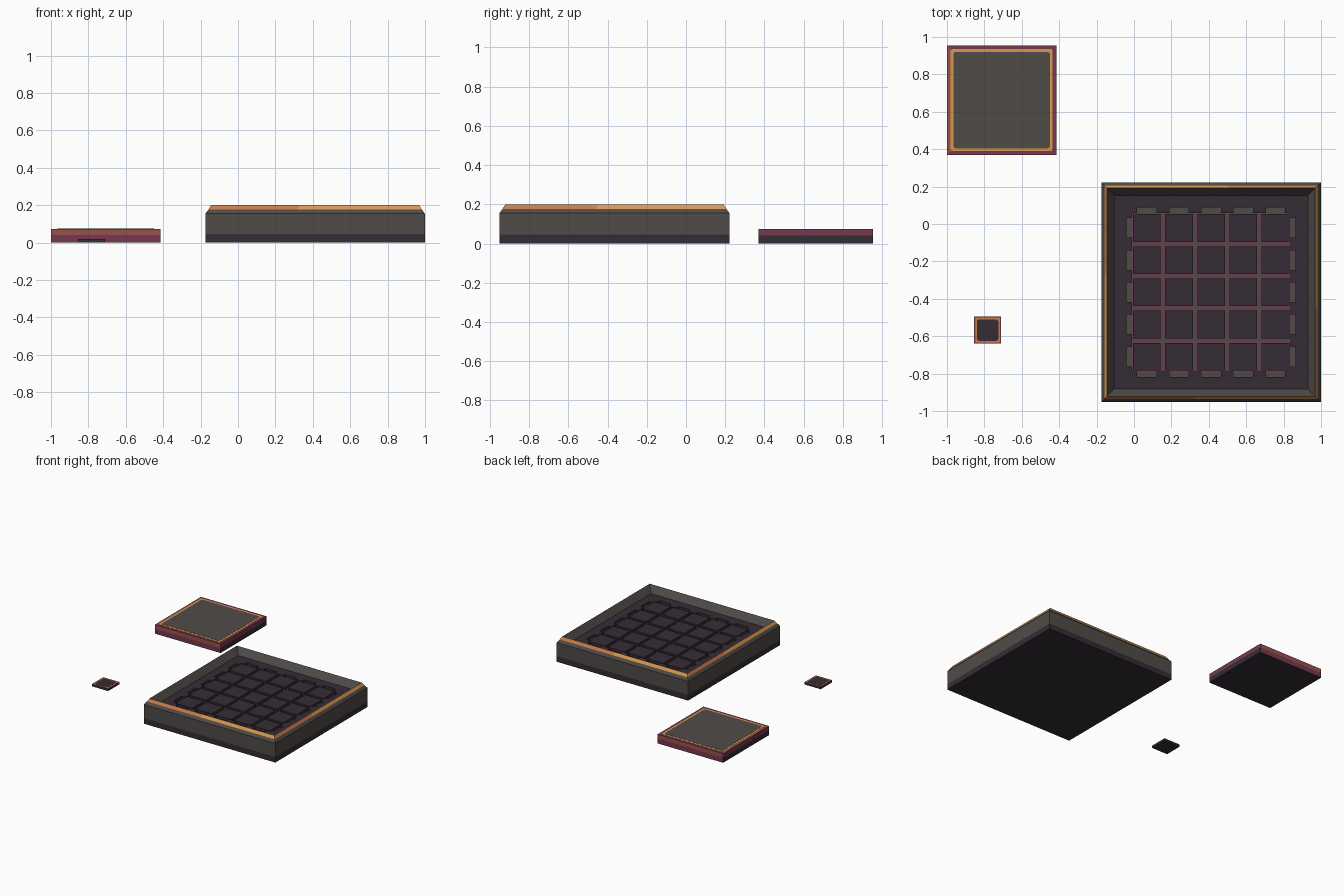
import bpy, bmesh, math

if "Cube" in bpy.data.objects:
    bpy.data.objects.remove(bpy.data.objects["Cube"])


def mat(name, r, g, b):
    m = bpy.data.materials.new(name)
    lin = lambda c: (c / 255 / 12.92) if c < 11 else ((c / 255 + 0.055) / 1.055) ** 2.4
    m.diffuse_color = (lin(r), lin(g), lin(b), 1)
    m.use_nodes = True
    m.node_tree.nodes["Principled BSDF"].inputs["Base Color"].default_value = m.diffuse_color
    return m


MATS = [mat("charcoal purple", 53, 44, 53), mat("warm grey", 79, 75, 72),
        mat("maroon", 118, 57, 80), mat("red brown", 152, 82, 76),
        mat("copper", 200, 125, 75), mat("amber", 218, 153, 78)]
DARK, GREY, MAROON, BROWN, COPPER, AMBER = range(6)


def finish(name, bm, loc):
    me = bpy.data.meshes.new(name)
    bm.to_mesh(me)
    bm.free()
    for m in MATS:
        me.materials.append(m)
    ob = bpy.data.objects.new(name, me)
    ob.location = loc
    bpy.context.collection.objects.link(ob)
    return ob


def loft(name, loc, rings, colour, bottom=DARK, top=None, split=0.42):
    """Stack square rings (half size, z); colour(band, side, part) picks the material.
    Sides run front, right, back, left; each is cut once along its length."""
    bm = bmesh.new()
    rows = []
    for h, z in rings:
        c = [(-h, -h), (h, -h), (h, h), (-h, h)]
        row = []
        for i in range(4):
            a, b = c[i], c[(i + 1) % 4]
            row.append(bm.verts.new((*a, z)))
            row.append(bm.verts.new((a[0] + (b[0] - a[0]) * split,
                                     a[1] + (b[1] - a[1]) * split, z)))
        rows.append(row)
    for k in range(len(rows) - 1):
        for i in range(8):
            j = (i + 1) % 8
            f = bm.faces.new((rows[k][i], rows[k][j], rows[k + 1][j], rows[k + 1][i]))
            f.material_index = colour(k, i // 2, i % 2)
    bm.faces.new(rows[0][::-1]).material_index = bottom
    if top is not None:
        bm.faces.new(rows[-1]).material_index = top
    return finish(name, bm, loc)


def plate(name, loc, half, radius, thick, material):
    """Thin square plate with rounded corners."""
    bm = bmesh.new()
    pts = []
    for q, (sx, sy) in enumerate([(1, 1), (-1, 1), (-1, -1), (1, -1)]):
        for s in range(4):
            a = math.radians(90 * q + 30 * s)
            pts.append((sx * (half - radius) + radius * math.cos(a),
                        sy * (half - radius) + radius * math.sin(a)))
    lo = [bm.verts.new((x, y, 0)) for x, y in pts]
    hi = [bm.verts.new((x, y, thick)) for x, y in pts]
    bm.faces.new(hi)
    bm.faces.new(lo[::-1])
    for i in range(len(pts)):
        j = (i + 1) % len(pts)
        bm.faces.new((lo[i], lo[j], hi[j], hi[i]))
    for f in bm.faces:
        f.material_index = material
    return finish(name, bm, loc)


# Tray shell: dark foot, grey wall, grey chamfer, two-tone trim, inner slope
H = 0.5865
TRAY = (0.4125, -0.365, 0)
FLOOR, DEEP = 0.145, 0.125


def tray_colour(band, side, part):
    if band == 3:
        return AMBER if part else COPPER
    return DARK if band == 0 else GREY


loft("tray_shell", TRAY,
     [(H, 0), (H, 0.045), (H, 0.155), (H - 0.016, 0.177), (H - 0.03, 0.2), (H - 0.068, FLOOR)],
     tray_colour)

# Tray floor: 5 x 5 raised pads separated by narrow grooves, with edge slots
axis = [(-(H - 0.068), "O"), (-0.452, "D"), (-0.424, "M")]
for k in range(-2, 3):
    c = k * 0.172
    axis += [(c - 0.074, "E"), (c - 0.052, "T"), (c + 0.052, "E"), (c + 0.074, "M")]
    axis += [(c + 0.08, "G"), (c + 0.092, "M")] if k < 2 else [(0.424, "D")]
axis += [(0.452, "O"), (H - 0.068, "")]


def cell(a, b):
    s = {a, b}
    if "O" in s or s <= {"T", "E"}:
        return FLOOR, DARK
    if "D" in s:
        return (DEEP, GREY) if "T" in s else (FLOOR, DARK)
    if "M" in s and s & {"T", "E"}:
        return DEEP, MAROON
    return DEEP, GREY


bm = bmesh.new()
n = len(axis) - 1
pos = [p for p, _ in axis]
grid = [[cell(axis[i][1], axis[j][1]) for j in range(n)] for i in range(n)]


def quad(points, material):
    bm.faces.new([bm.verts.new(p) for p in points]).material_index = material


for i in range(n):
    for j in range(n):
        z, m = grid[i][j]
        x0, x1, y0, y1 = pos[i], pos[i + 1], pos[j], pos[j + 1]
        quad([(x0, y0, z), (x1, y0, z), (x1, y1, z), (x0, y1, z)], m)
        if i + 1 < n and grid[i + 1][j][0] != z:
            w = grid[i + 1][j][0]
            quad([(x1, y0, z), (x1, y0, w), (x1, y1, w), (x1, y1, z)], DARK)
        if j + 1 < n and grid[i][j + 1][0] != z:
            w = grid[i][j + 1][0]
            quad([(x0, y1, z), (x1, y1, z), (x1, y1, w), (x0, y1, w)], DARK)
bmesh.ops.remove_doubles(bm, verts=bm.verts, dist=1e-5)
finish("tray_floor", bm, TRAY)

# Lid block: front and back brown over maroon, sides maroon over dark
LID = (-0.7075, 0.6625)


def lid_colour(band, side, part):
    lower, upper = (MAROON, BROWN) if side % 2 == 0 else (DARK, MAROON)
    if band < 2:
        return upper if band else lower
    return BROWN if side == 3 else MAROON


loft("lid_block", (*LID, 0), [(0.2925, 0), (0.2925, 0.04), (0.2925, 0.073), (0.26, 0.073)],
     lid_colour, top=GREY)
plate("lid_trim", (*LID, 0.0725), 0.273, 0.012, 0.0015, AMBER)
plate("lid_panel", (*LID, 0.0735), 0.258, 0.014, 0.0015, GREY)

# Small loose tile with brown edge, copper trim and dark centre
TILE = (-0.7825, -0.5675)
loft("tile_body", (*TILE, 0), [(0.0725, 0), (0.0725, 0.018), (0.06, 0.018)],
     lambda band, side, part: BROWN if band else DARK, top=DARK)
plate("tile_trim", (*TILE, 0.0175), 0.065, 0.006, 0.0015, COPPER)
plate("tile_centre", (*TILE, 0.0185), 0.058, 0.015, 0.0015, DARK)
